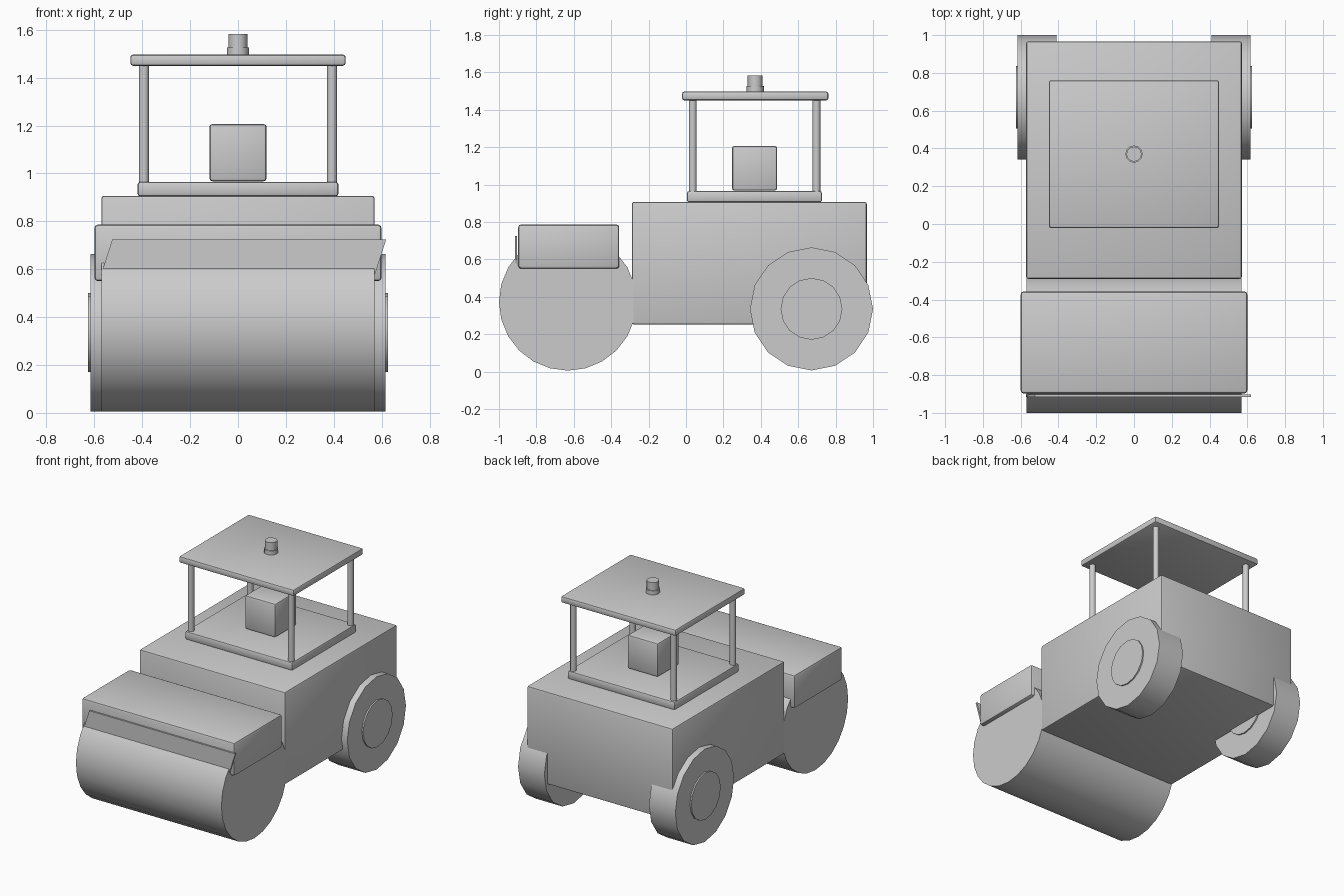
import bpy, bmesh, math
from mathutils import Matrix

if "Cube" in bpy.data.objects:
    bpy.data.objects.remove(bpy.data.objects["Cube"])


def finish(name, bm, angle=40):
    bmesh.ops.recalc_face_normals(bm, faces=bm.faces)
    mesh = bpy.data.meshes.new(name)
    bm.to_mesh(mesh)
    bm.free()
    ob = bpy.data.objects.new(name, mesh)
    bpy.context.collection.objects.link(ob)
    bpy.ops.object.select_all(action='DESELECT')
    ob.select_set(True)
    bpy.context.view_layer.objects.active = ob
    bpy.ops.object.shade_smooth_by_angle(angle=math.radians(angle))
    return ob


def box(name, x, y, z, bevel=0.012):
    """Bevelled box from (min, max) ranges."""
    bm = bmesh.new()
    bmesh.ops.create_cube(bm, size=1)
    for v in bm.verts:
        v.co = [r[0] + (c + 0.5) * (r[1] - r[0]) for c, r in zip(v.co, (x, y, z))]
    if bevel:
        bmesh.ops.bevel(bm, geom=bm.edges[:], offset=bevel, segments=2,
                        profile=0.5, affect='EDGES')
    return finish(name, bm)


def cylinder(name, centre, radius, length, sides, axis='Z'):
    bm = bmesh.new()
    bmesh.ops.create_cone(bm, cap_ends=True, segments=sides, radius1=radius,
                          radius2=radius, depth=length)
    if axis == 'X':
        bm.transform(Matrix.Rotation(math.pi / 2, 4, 'Y'))
    bm.transform(Matrix.Translation(centre))
    return finish(name, bm)


# Front drum and its cover
cylinder("front_drum", (0, -0.632, 0.373), 0.368, 1.14, 24, 'X')
box("drum_cover", (-0.6, 0.6), (-0.897, -0.357), (0.55, 0.787), 0.016)

# Slanted scraper plate in front of the cover
plate = box("scraper_plate", (-0.572, 0.572), (-0.915, -0.903), (0.578, 0.724), 0)
for v in plate.data.vertices:
    v.co.x += (v.co.z - 0.578) * 0.32

# Main body and operator platform
box("body", (-0.571, 0.571), (-0.29, 0.967), (0.252, 0.907))
box("platform", (-0.42, 0.42), (0.005, 0.727), (0.905, 0.965))
box("seat", (-0.12, 0.12), (0.246, 0.487), (0.967, 1.207), 0.014)

# Rear wheels with hubs
for side, s in (("left", -1), ("right", 1)):
    cylinder(f"rear_wheel_{side}", (s * 0.513, 0.671, 0.335), 0.329, 0.206, 16, 'X')
    cylinder(f"wheel_hub_{side}", (s * 0.513, 0.671, 0.335), 0.165, 0.226, 16, 'X')
    # Canopy posts
    for end, y in (("front", 0.036), ("rear", 0.698)):
        cylinder(f"post_{end}_{side}", (s * 0.393, y, 1.207), 0.021, 0.5, 12)

# Canopy roof and beacon
box("canopy_roof", (-0.45, 0.45), (-0.021, 0.761), (1.45, 1.497))
cylinder("beacon_base", (0, 0.37, 1.508), 0.046, 0.036, 12)
cylinder("beacon_light", (0, 0.37, 1.545), 0.04, 0.074, 12)
